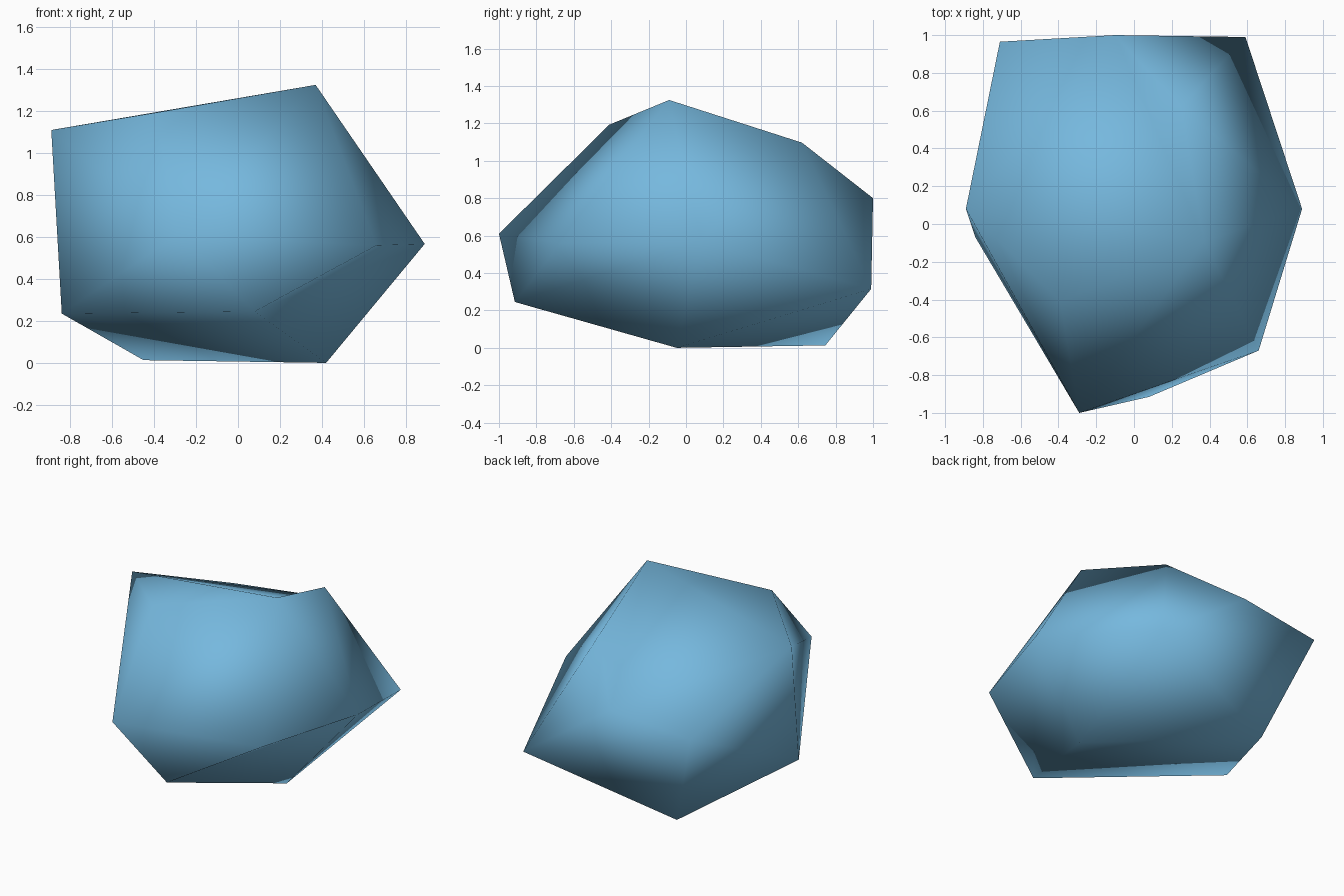
import bpy, bmesh

if "Cube" in bpy.data.objects:
    bpy.data.objects.remove(bpy.data.objects["Cube"])

# Named corner points of the boulder, from the ground up
corners = {
    "D": (0.42, -0.05, 0.0), "E": (-0.45, 0.745, 0.013),
    "F": (-0.84, -0.07, 0.235), "H": (0.08, -0.915, 0.245), "N": (0.59, 0.99, 0.315),
    "C": (0.89, 0.08, 0.567), "I": (0.66, -0.67, 0.56), "G": (-0.29, -1.0, 0.61),
    "O": (-0.71, 0.965, 0.737), "M": (-0.1, 1.0, 0.80),
    "L": (0.25, 0.62, 1.097), "A": (-0.89, 0.08, 1.11),
    "J": (-0.39, -0.41, 1.193), "B": (0.37, -0.09, 1.325),
}

bm = bmesh.new()
v = {name: bm.verts.new(p) for name, p in corners.items()}
bmesh.ops.convex_hull(bm, input=bm.verts[:])
bmesh.ops.triangulate(bm, faces=bm.faces[:])
bmesh.ops.recalc_face_normals(bm, faces=bm.faces[:])


def crease(p, q):
    """Turn the edge that separates corners p and q so that it joins them."""
    for e in bm.edges:
        opposite = {w for f in e.link_faces for w in f.verts} - set(e.verts)
        if opposite == {v[p], v[q]}:
            bmesh.utils.edge_rotate(e, True)
            return


# Hollows and hard ridges that the plain hull lacks
for p, q in ("AM", "BM", "BG", "HC"):
    if not bm.edges.get((v[p], v[q])):
        crease(p, q)
bmesh.ops.recalc_face_normals(bm, faces=bm.faces[:])
for f in bm.faces:
    f.smooth = True

# Boulder object with one flat blue colour
mesh = bpy.data.meshes.new("boulder")
bm.to_mesh(mesh)
bm.free()
boulder = bpy.data.objects.new("boulder", mesh)
bpy.context.collection.objects.link(boulder)

blue = bpy.data.materials.new("light blue")
blue.diffuse_color = (0.18, 0.48, 0.73, 1.0)
blue.use_nodes = True
blue.node_tree.nodes["Principled BSDF"].inputs["Base Color"].default_value = blue.diffuse_color
mesh.materials.append(blue)
